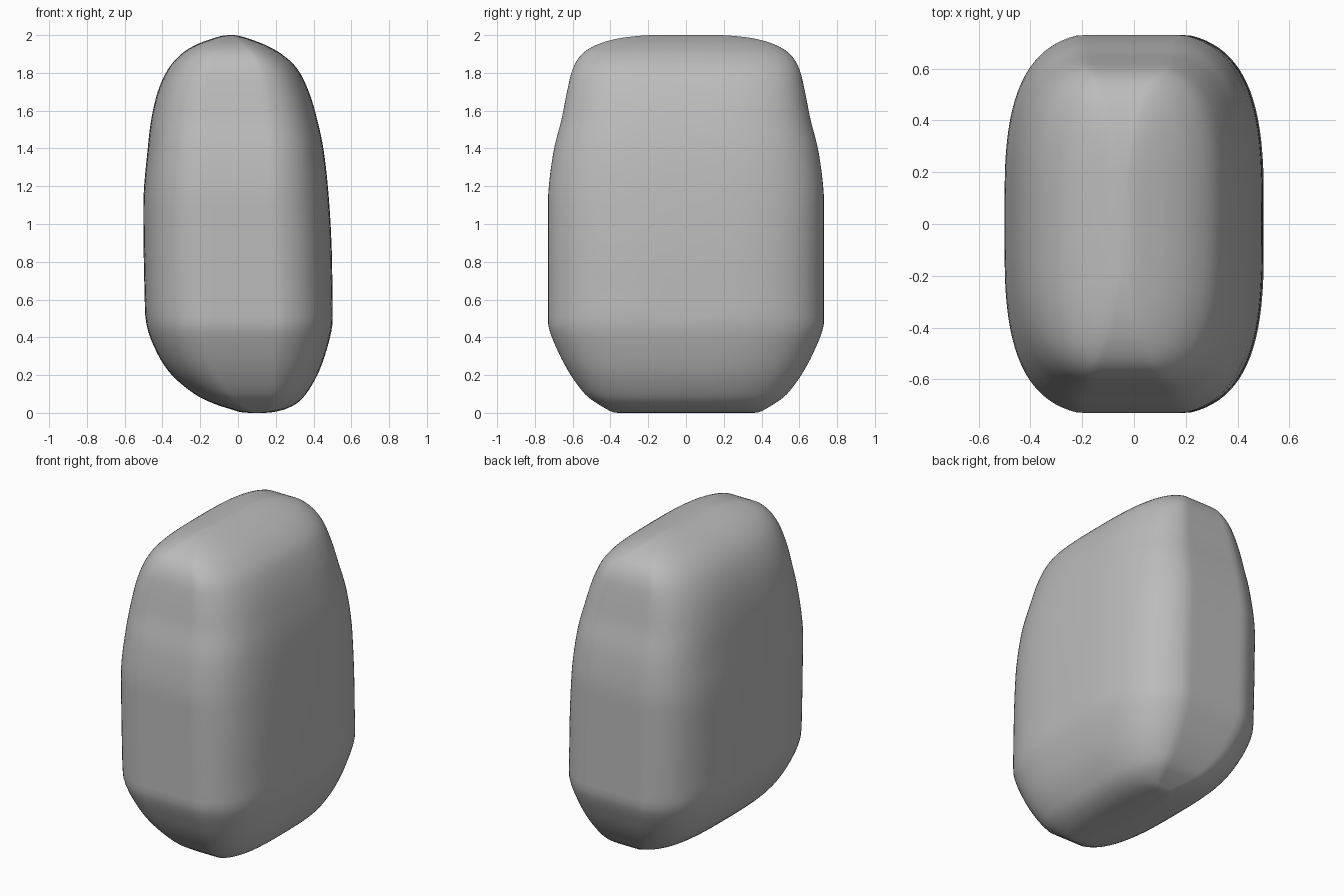
import bpy, bmesh, math

default_cube = bpy.data.objects.get("Cube")
if default_cube:
    bpy.data.objects.remove(default_cube, do_unlink=True)

SEGMENTS = 96      # points round each level
STEPS = 4          # smooth levels between two profile rows
ROUNDNESS = 3.2    # squareness of the rounded cross-section
BULGE = 1.02       # overshoot trimmed off by the flat end faces

# Profile rows: height, right edge, left edge, half depth
PROFILE = [
    (0, .06, .14, .36), (.005, .01, .19, .39), (.02, -.04, .25, .42),
    (.05, -.13, .31, .47), (.1, -.23, .36, .535), (.2, -.35, .42, .61),
    (.32, -.43, .465, .675), (.47, -.485, .5, .73), (.65, -.495, .5, .73),
    (.9, -.5, .495, .73), (1.15, -.5, .48, .73), (1.38, -.48, .455, .702),
    (1.55, -.46, .42, .66), (1.7, -.425, .375, .63), (1.82, -.37, .315, .6),
    (1.9, -.3, .23, .55), (1.95, -.22, .14, .47), (1.98, -.14, .06, .37),
    (1.995, -.09, .01, .26), (2, -.05, -.02, .18),
]


def make_material(name, colour):
    material = bpy.data.materials.new(name)
    material.use_nodes = True
    material.diffuse_color = colour
    shader = next(n for n in material.node_tree.nodes if n.type == "BSDF_PRINCIPLED")
    shader.inputs["Base Color"].default_value = colour
    return material


def smooth_rows(rows):
    """Pass a smooth spline through the profile rows."""
    padded = [rows[0]] + rows + [rows[-1]]
    for a, b, c, d in zip(padded, padded[1:], padded[2:], padded[3:]):
        for step in range(STEPS):
            t = step / STEPS
            yield [q + t * ((r - p) + t * ((2 * p - 5 * q + 4 * r - s)
                   + t * (3 * (q - r) + s - p))) / 2
                   for p, q, r, s in zip(a, b, c, d)]
    yield rows[-1]


def rounded(value):
    return math.copysign(abs(value) ** (2 / ROUNDNESS), value)


def add_level(bm, row):
    """One rounded cross-section with its front and back trimmed flat."""
    z, right, left, depth = row
    depth = min(depth, .73)
    middle, half = (left + right) / 2, (left - right) / 2
    ring = []
    for i in range(SEGMENTS):
        angle = math.tau * i / SEGMENTS
        x = max(-.5, min(.5, middle + half * rounded(math.cos(angle))))
        y = depth * BULGE * rounded(math.sin(angle))
        y = max(-depth, min(depth, y))
        ring.append(bm.verts.new((x, y, max(0, min(2, z)))))
    return ring


# Stone body: levels joined from the bottom up
bm = bmesh.new()
levels = [add_level(bm, row) for row in smooth_rows(PROFILE)]
for lower, upper in zip(levels, levels[1:]):
    for i in range(SEGMENTS):
        j = (i + 1) % SEGMENTS
        bm.faces.new((lower[i], lower[j], upper[j], upper[i]))
bm.faces.new(list(reversed(levels[0])))
bm.faces.new(levels[-1])
bmesh.ops.recalc_face_normals(bm, faces=bm.faces)
for face in bm.faces:
    face.smooth = True

mesh = bpy.data.meshes.new("stone_body")
bm.to_mesh(mesh)
bm.free()
mesh.materials.append(make_material("stone grey", (.5, .5, .5, 1)))
stone = bpy.data.objects.new("stone_body", mesh)
bpy.context.collection.objects.link(stone)
